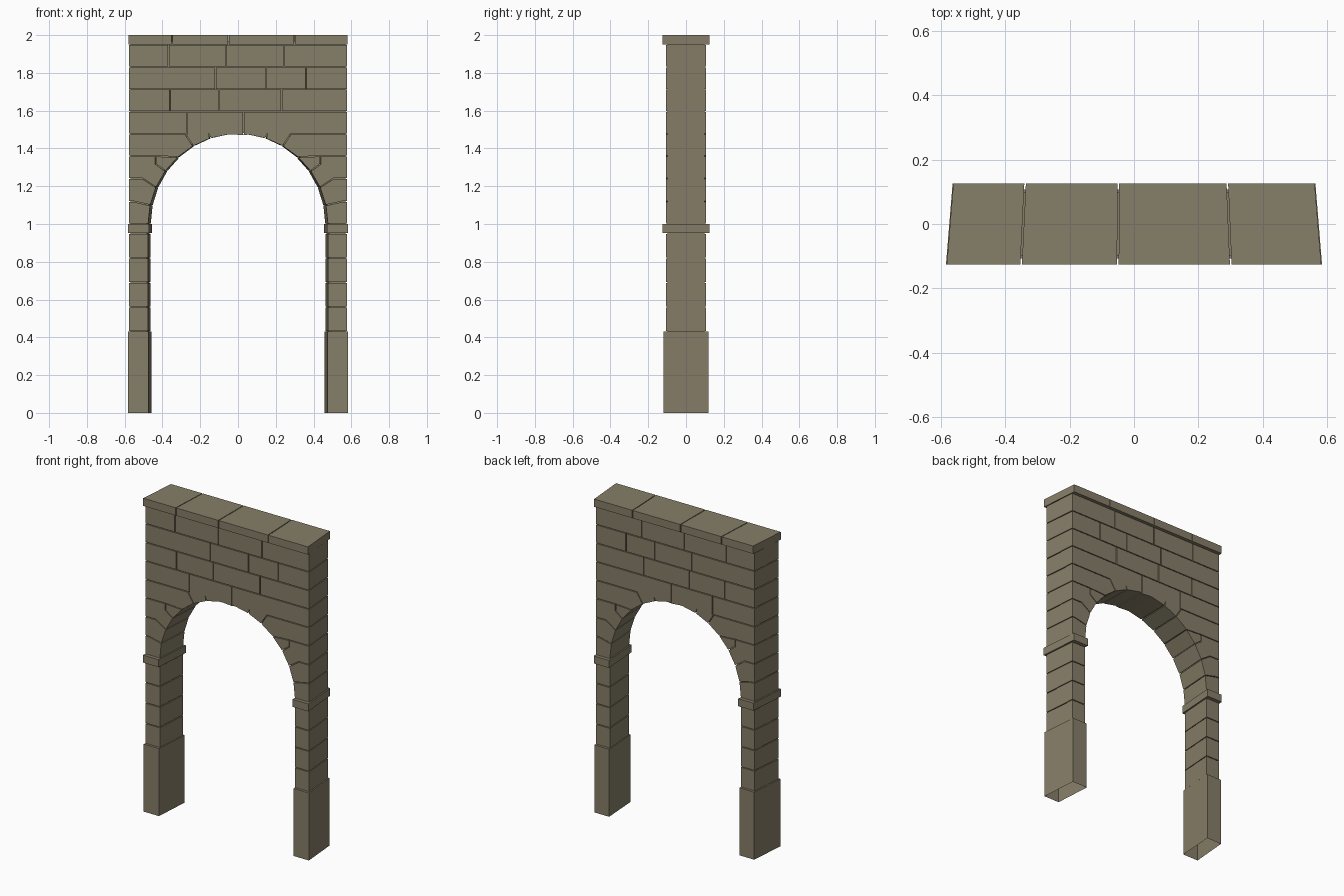
import bpy, bmesh, math
from mathutils import Vector

if "Cube" in bpy.data.objects:
    bpy.data.objects.remove(bpy.data.objects["Cube"])

stone = bpy.data.materials.new("weathered_stone")
stone.use_nodes = True
COLOR = (0.24, 0.21, 0.14, 1)
stone.diffuse_color = COLOR
bsdf = stone.node_tree.nodes["Principled BSDF"]
bsdf.inputs["Base Color"].default_value = COLOR
bsdf.inputs["Roughness"].default_value = 0.9

R, SPRING = 0.475, 1.0      # arch radius and springing height
X = 0.58                    # half width at the front
WALL, TRIM, BASE = 0.107, 0.125, 0.118   # half depths
GAP = 0.0025                # half width of a joint


def arch(deg, r=R):
    a = math.radians(deg)
    return (r * math.cos(a), SPRING + r * math.sin(a))


def rect(x0, x1, z0, z1):
    return [(x0, z0), (x1, z0), (x1, z1), (x0, z1)]


def mirror(pts):
    return [(-x, z) for x, z in reversed(pts)]


def notch(deg):
    """Short radial joint cut up from the arch."""
    return [arch(deg - 0.2), arch(deg, R + 0.035), arch(deg + 0.2)]


def inset(pts, d):
    """Shrink an outline by d so neighbouring stones leave a joint."""
    v = [Vector(p) for p in pts]
    n = len(v)
    area = sum(v[i].x * v[(i + 1) % n].y - v[(i + 1) % n].x * v[i].y for i in range(n))
    s = 1 if area > 0 else -1
    out = []
    for i in range(n):
        e0 = (v[i] - v[i - 1]).normalized()
        e1 = (v[(i + 1) % n] - v[i]).normalized()
        n0, n1 = Vector((-e0.y, e0.x)) * s, Vector((-e1.y, e1.x)) * s
        m = n0 + n1
        m = m / max(1 + n0.dot(n1), 0.5)
        out.append(v[i] + m * d)
    return [(p.x, p.y) for p in out]


def build(name, outlines, depth, gap=GAP, open_bottom=False):
    """Extrude outlines through the wall, narrowing toward the back."""
    bm = bmesh.new()
    for pts in outlines:
        pts = inset(pts, gap) if gap else pts
        rings = []
        for y in (-depth, depth):
            k = 1 - 0.14 * (y + TRIM)
            rings.append([bm.verts.new((x * k, y, z)) for x, z in pts])
        f, b = rings
        n = len(pts)
        bm.faces.new(f)
        bm.faces.new(list(reversed(b)))
        for i in range(n):
            j = (i + 1) % n
            bm.faces.new((f[i], b[i], b[j], f[j]))
    bmesh.ops.recalc_face_normals(bm, faces=bm.faces)
    if open_bottom:
        low = [f for f in bm.faces if f.calc_center_median().z < 0.01]
        bmesh.ops.delete(bm, geom=low, context='FACES_ONLY')
    mesh = bpy.data.meshes.new(name)
    bm.to_mesh(mesh)
    bm.free()
    mesh.materials.append(stone)
    ob = bpy.data.objects.new(name, mesh)
    bpy.context.collection.objects.link(ob)
    return ob


def course(z0, z1, joints, half):
    xs = [-half] + joints + [half]
    return [rect(a, b, z0, z1) for a, b in zip(xs, xs[1:])]


# Plinths, pier courses and imposts on both sides
for side, flip in (("left", False), ("right", True)):
    def place(outlines):
        return [mirror(o) for o in outlines] if flip else outlines

    build(side + "_plinth", place([rect(R, 0.583, 0, 0.43)]), BASE, 0, True)
    build(side + "_pier", place([rect(R, X, 0.43 + 0.13 * i, 0.56 + 0.13 * i)
                                 for i in range(4)]), WALL)
    build(side + "_impost", place([rect(R - 0.003, 0.583, 0.952, SPRING)]), TRIM, 0)

    # Stepped stones flanking the arch
    k1, k2, k4 = (0.55, 1.118), (0.505, 1.24), (0.28, 1.477)
    p36 = arch(36, 0.54)
    top36 = (p36[0], 1.36)
    flank = [
        [(X, SPRING), (X, 1.12), k1, arch(12), arch(0)],
        [(X, 1.12), (X, 1.24), k2, arch(24), arch(12), k1],
        [(X, 1.24), (X, 1.36), top36, p36, arch(36), arch(24), k2],
        [p36, top36, arch(48), arch(36)],
        [(X, 1.36), (X, 1.477), k4, arch(60), arch(48), top36],
    ]
    build(side + "_arch_stones", place(flank), WALL)

# Crown course, resting on the arch
k4, low, high = (0.28, 1.477), 1.477, 1.595
split = 0.03
crown_x = arch(84)[1]
right_crown = [(X, low), (X, high), (split, high), (split, crown_x),
               arch(84)] + notch(72)[::-1] + [arch(60), k4]
left_crown = [(split, high), (-0.27, high), (-0.27, low), mirror([k4])[0],
              arch(120)] + notch(108)[::-1] + [arch(96), arch(84), (split, crown_x)]
left_end = rect(-X, -0.27, low, high)
build("crown_course", [right_crown, left_crown, left_end], WALL)

# Upper wall courses with staggered joints
rows = [[-0.36, -0.10, 0.23], [-0.12, 0.15, 0.36], [-0.37, -0.065, 0.245]]
step = (1.95 - high) / len(rows)
for i, joints in enumerate(rows):
    build("wall_course_%d" % (i + 1),
          course(high + i * step, high + (i + 1) * step, joints, X), WALL)

# Coping along the top
build("coping", course(1.948, 2.0025, [-0.35, -0.05, 0.3], 0.583), TRIM)

# Recessed core behind the joints
r_in, x_in = R + 0.009, X - 0.009
core = ([(x_in, 0.425), (x_in, 1.97), (-x_in, 1.97), (-x_in, 0.425), (-r_in, 0.425)]
        + [arch(a, r_in) for a in range(180, -1, -12)] + [(r_in, 0.425)])
build("wall_core", [core], WALL - 0.009, 0)
